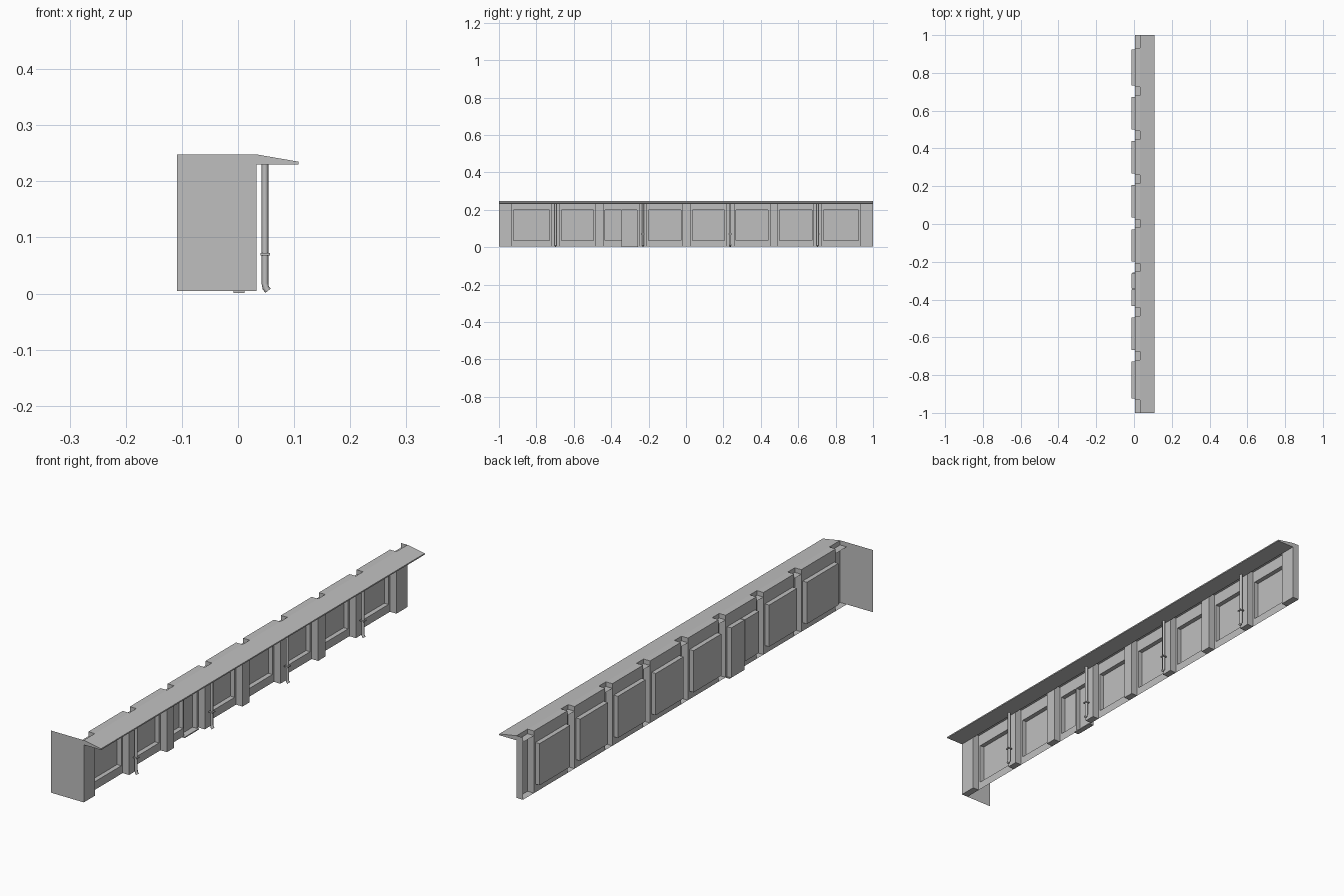
import bpy, bmesh

cube = bpy.data.objects.get("Cube")
if cube:
    bpy.data.objects.remove(cube, do_unlink=True)

GREY = (0.52, 0.52, 0.52, 1)
mat = bpy.data.materials.new("plain_grey")
mat.use_nodes = True
mat.diffuse_color = GREY
bsdf = next(n for n in mat.node_tree.nodes if n.type == "BSDF_PRINCIPLED")
bsdf.inputs["Base Color"].default_value = GREY
bsdf.inputs["Roughness"].default_value = 0.8

# Main planes of the facade
WALL, FACE, PANE, EAVE = 0.005, 0.033, -0.013, 0.108
BASE, SOFFIT, TOP = 0.005, 0.23, 0.248
SILL, HEAD = 0.037, 0.20


def finish(name, bm):
    mesh = bpy.data.meshes.new(name)
    bm.to_mesh(mesh)
    bm.free()
    mesh.materials.append(mat)
    obj = bpy.data.objects.new(name, mesh)
    bpy.context.collection.objects.link(obj)
    return obj


def quad(bm, *pts):
    bm.faces.new([bm.verts.new(p) for p in pts])


def sheet_x(bm, x, y0, y1, z0, z1):
    quad(bm, (x, y0, z0), (x, y1, z0), (x, y1, z1), (x, y0, z1))


def sheet_y(bm, y, x0, x1, z0, z1):
    quad(bm, (x0, y, z0), (x1, y, z0), (x1, y, z1), (x0, y, z1))


def sheet_z(bm, z, x0, x1, y0, y1):
    quad(bm, (x0, y0, z), (x1, y0, z), (x1, y1, z), (x0, y1, z))


def box(bm, x0, x1, y0, y1, z0, z1):
    for x in (x0, x1):
        sheet_x(bm, x, y0, y1, z0, z1)
    for y in (y0, y1):
        sheet_y(bm, y, x0, x1, z0, z1)
    for z in (z0, z1):
        sheet_z(bm, z, x0, x1, y0, y1)
    bmesh.ops.remove_doubles(bm, verts=bm.verts, dist=1e-6)
    bmesh.ops.recalc_face_normals(bm, faces=bm.faces)


def pilaster(name, y0, y1):
    # Hollow channel, open towards the back
    bm = bmesh.new()
    sheet_x(bm, FACE, y0, y1, BASE, TOP)
    sheet_y(bm, y0, WALL, FACE, BASE, TOP)
    quad(bm, (FACE, y1, BASE), (WALL, y1, BASE), (WALL, y1, TOP), (FACE, y1, TOP))
    quad(bm, (WALL, y0, BASE), (WALL, y1, BASE), (FACE, y1, BASE), (FACE, y0, BASE))
    sheet_z(bm, SOFFIT, WALL, FACE, y0, y1)
    finish(name, bm)


def recess(name, y0, y1, z0, z1):
    # Sunken panel seen from the street side
    bm = bmesh.new()
    sheet_x(bm, PANE, y0, y1, z0, z1)
    quad(bm, (WALL, y0, z0), (PANE, y0, z0), (PANE, y0, z1), (WALL, y0, z1))
    quad(bm, (PANE, y1, z0), (WALL, y1, z0), (WALL, y1, z1), (PANE, y1, z1))
    sheet_z(bm, z0, PANE, WALL, y0, y1)
    quad(bm, (PANE, y0, z1), (PANE, y1, z1), (WALL, y1, z1), (WALL, y0, z1))
    finish(name, bm)


def bay(index, y0, y1, openings):
    # Wall strips around the openings, and the flat roof tab above
    bm = bmesh.new()
    sheet_x(bm, WALL, y0, y1, HEAD, TOP)
    edge = y0
    for a, b, bottom in openings:
        sheet_x(bm, WALL, edge, a, BASE, HEAD)
        if bottom > BASE:
            sheet_x(bm, WALL, a, b, BASE, bottom)
        edge = b
    sheet_x(bm, WALL, edge, y1, BASE, HEAD)
    sheet_z(bm, TOP, WALL, FACE, y0, y1)
    finish(f"bay_wall_{index}", bm)
    for a, b, bottom in openings:
        kind = "window_recess" if bottom > BASE else "door_recess"
        recess(f"{kind}_{index}", a, b, bottom, HEAD)


# Pilasters and end piers
centres = [0.003 + 0.2335 * i for i in range(-3, 4)]
piers = [(-1, -0.932)] + [(c - 0.022, c + 0.022) for c in centres] + [(0.932, 1)]
for i, (a, b) in enumerate(piers):
    pilaster("end_pier" if i in (0, len(piers) - 1) else f"pilaster_{i}", a, b)

# Bays between them; the third holds a window and a door
DOOR_BAY = 2
for i in range(len(piers) - 1):
    y0, y1 = piers[i][1], piers[i + 1][0]
    a, b = y0 + 0.009, y1 - 0.009
    if i == DOOR_BAY:
        mid = a + 0.087
        bay(i, y0, y1, [(a, mid, SILL), (mid + 0.004, b, BASE)])
        bm = bmesh.new()
        box(bm, -0.008, 0.012, mid, b + 0.004, 0.001, BASE)
        finish("door_threshold", bm)
    else:
        bay(i, y0, y1, [(a, b, SILL)])

# Sloping eave along the whole length
bm = bmesh.new()
profile = [(FACE, SOFFIT), (EAVE, SOFFIT), (EAVE, 0.235), (FACE, TOP)]
ends = [[bm.verts.new((x, y, z)) for x, z in profile] for y in (-1, 1)]
for k in range(len(profile)):
    n = (k + 1) % len(profile)
    if k != len(profile) - 1:
        bm.faces.new((ends[0][k], ends[0][n], ends[1][n], ends[1][k]))
bm.faces.new(ends[0])
bm.faces.new(ends[1][::-1])
bmesh.ops.recalc_face_normals(bm, faces=bm.faces)
finish("eave", bm)

# Thin side wall at the front end
bm = bmesh.new()
sheet_y(bm, -1, -0.109, FACE, BASE, TOP)
finish("side_wall", bm)

# Drainpipes with a bent foot and a bracket
for i, k in enumerate((0, 2, 4, 6)):
    y = centres[k]
    curve = bpy.data.curves.new("drainpipe_path", "CURVE")
    curve.dimensions = "3D"
    curve.bevel_depth = 0.006
    curve.bevel_resolution = 1
    curve.use_fill_caps = True
    path = [(0.048, SOFFIT), (0.048, 0.018), (0.0495, 0.01), (0.0535, 0.005)]
    spline = curve.splines.new("POLY")
    spline.points.add(len(path) - 1)
    for point, (x, z) in zip(spline.points, path):
        point.co = (x, y, z, 1)
    temp = bpy.data.objects.new("drainpipe_path", curve)
    bpy.context.collection.objects.link(temp)
    bpy.context.view_layer.update()
    mesh = bpy.data.meshes.new_from_object(temp.evaluated_get(bpy.context.evaluated_depsgraph_get()))
    bpy.data.objects.remove(temp, do_unlink=True)
    mesh.materials.clear()
    mesh.materials.append(mat)
    for v in mesh.vertices:
        v.co.z = max(v.co.z, 0)
    bpy.context.collection.objects.link(bpy.data.objects.new(f"drainpipe_{i}", mesh))
    bm = bmesh.new()
    box(bm, 0.040, 0.057, y - 0.009, y + 0.009, 0.068, 0.072)
    finish(f"pipe_bracket_{i}", bm)
